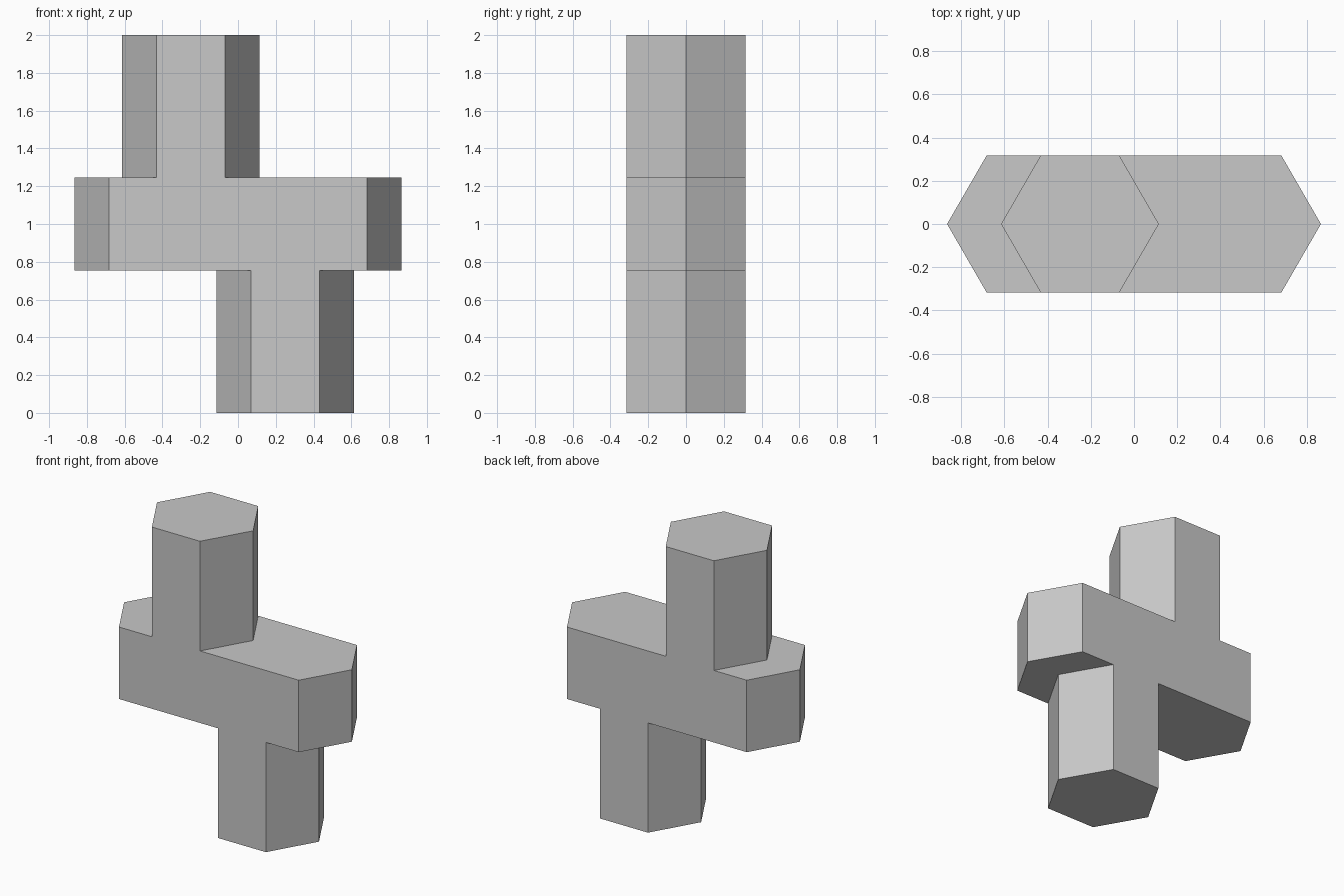
import bpy
import bmesh

cube = bpy.data.objects.get("Cube")
if cube:
    bpy.data.objects.remove(cube, do_unlink=True)

R = 0.365           # corner radius of the hexagonal ends
D = 0.316           # half depth
POST = 0.25         # sideways offset of each post
BAR = 0.5           # offset of the bar's rounded-off ends
TOP, LEDGE = 1.0, 0.247  # heights measured from the centre

mat = bpy.data.materials.new("light_grey")
mat.use_nodes = True
grey = (0.58, 0.58, 0.58, 1)
mat.diffuse_color = grey
mat.node_tree.nodes["Principled BSDF"].inputs["Base Color"].default_value = grey

bm = bmesh.new()


def face(points, s):
    """Add a face; s = -1 turns it half round the y axis."""
    bm.faces.new([bm.verts.new((s * x, y, s * z + 1)) for x, y, z in points])


def end_outline(cx, side):
    """Three corners of a hexagon's pointed end, front to back."""
    return [(cx + side * R / 2, -D), (cx + side * R, 0), (cx + side * R / 2, D)]


def end_walls(cx, side, low, high, s):
    pts = end_outline(cx, side)
    for a, b in zip(pts, pts[1:]):
        face([(*a, low), (*b, low), (*b, high), (*a, high)], s)


for s in (1, -1):
    # Post walls and hexagonal cap
    for side in (1, -1):
        end_walls(-POST, side, LEDGE, TOP, s)
        # Ledge between the post and the end of the bar
        ring = end_outline(side * BAR, side) + end_outline(-POST, side)[::-1]
        face([(*p, LEDGE) for p in ring], s)
    cap = end_outline(-POST, 1) + end_outline(-POST, -1)[::-1]
    face([(*p, TOP) for p in cap], s)
    # Pointed end of the bar
    end_walls(BAR, 1, -LEDGE, LEDGE, s)

# Flat stepped front and back, shared by bar and posts
h = R / 2
half = [(-BAR - h, LEDGE), (-POST - h, LEDGE), (-POST - h, TOP),
        (-POST + h, TOP), (-POST + h, LEDGE), (BAR + h, LEDGE)]
outline = half + [(-x, -z) for x, z in half]
for y in (-D, D):
    face([(x, y, z) for x, z in outline], 1)

bmesh.ops.remove_doubles(bm, verts=bm.verts, dist=0.0005)
bmesh.ops.recalc_face_normals(bm, faces=bm.faces)

mesh = bpy.data.meshes.new("stepped_hexagonal_block")
bm.to_mesh(mesh)
bm.free()
mesh.materials.append(mat)
block = bpy.data.objects.new("stepped_hexagonal_block", mesh)
bpy.context.collection.objects.link(block)
